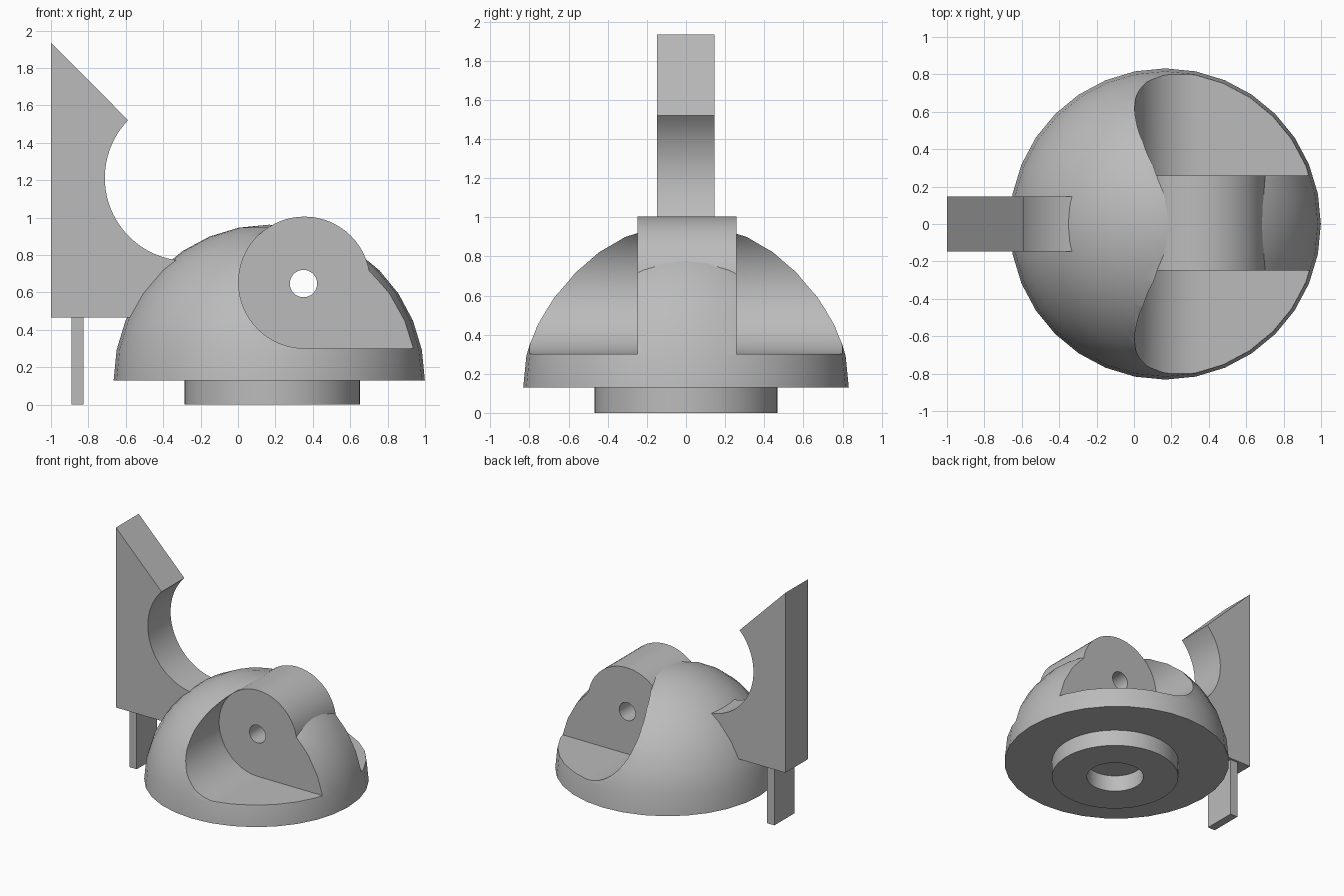
import bpy, bmesh
from math import cos, sin, pi, radians
from mathutils import Matrix, Vector

if "Cube" in bpy.data.objects:
    bpy.data.objects.remove(bpy.data.objects["Cube"])

grey = bpy.data.materials.new("plain grey")
grey.use_nodes = True
COLOUR = (0.5, 0.5, 0.5, 1)
grey.diffuse_color = COLOUR
grey.node_tree.nodes["Principled BSDF"].inputs["Base Color"].default_value = COLOUR


def finish(name, bm):
    bmesh.ops.recalc_face_normals(bm, faces=bm.faces)
    mesh = bpy.data.meshes.new(name)
    bm.to_mesh(mesh)
    bm.free()
    mesh.materials.append(grey)
    ob = bpy.data.objects.new(name, mesh)
    bpy.context.collection.objects.link(ob)
    return ob


def extrude_xz(name, outline, y0, y1):
    """Solid from an outline in the XZ plane, running from y0 to y1."""
    bm = bmesh.new()
    face = bm.faces.new([bm.verts.new((x, y0, z)) for x, z in outline])
    new = bmesh.ops.extrude_face_region(bm, geom=[face])["geom"]
    bmesh.ops.translate(bm, vec=(0, y1 - y0, 0),
                        verts=[v for v in new if isinstance(v, bmesh.types.BMVert)])
    return finish(name, bm)


def arc(cx, cz, r, a0, a1, n):
    steps = [radians(a0 + (a1 - a0) * i / n) for i in range(n + 1)]
    return [(cx + r * cos(a), cz + r * sin(a)) for a in steps]


def cut(ob, cutter):
    mod = ob.modifiers.new("cut", 'BOOLEAN')
    mod.operation = 'DIFFERENCE'
    mod.solver = 'EXACT'
    mod.object = cutter
    bpy.context.view_layer.objects.active = ob
    bpy.ops.object.modifier_apply(modifier=mod.name)


DOME_X, DOME_R, DOME_Z = 0.167, 0.832, 0.13
HUB_X, HUB_Z, HUB_R = 0.355, 0.653, 0.352
HUB_BACK, HUB_FRONT = 0.258, -0.248

# Half-sphere dome with a flat underside
bm = bmesh.new()
bmesh.ops.create_uvsphere(bm, u_segments=32, v_segments=16, radius=DOME_R)
bmesh.ops.delete(bm, geom=[v for v in bm.verts if v.co.z < -0.01], context='VERTS')
bmesh.ops.contextual_create(bm, geom=[e for e in bm.edges if e.is_boundary])
bmesh.ops.translate(bm, vec=(DOME_X, 0, DOME_Z), verts=bm.verts)
dome = finish("dome", bm)

# Round hub across the middle of the dome
hub = extrude_xz("hub", arc(HUB_X, HUB_Z, HUB_R, 0, 360, 64)[:-1], HUB_FRONT, HUB_BACK)

# Side pockets: round at the left, flat floor running out to the right
pocket = arc(HUB_X, HUB_Z, HUB_R, 90, 270, 32)
pocket += [(1.3, HUB_Z - HUB_R), (1.3, HUB_Z + HUB_R)]
helpers = [extrude_xz("front_pocket_cutter", pocket, -1, HUB_FRONT),
           extrude_xz("back_pocket_cutter", pocket, HUB_BACK, 1)]
for c in helpers:
    cut(dome, c)

# Pin hole through hub and dome
pin = extrude_xz("pin_hole_cutter", arc(0.35, 0.647, 0.073, 0, 360, 32)[:-1], -1, 1)
helpers.append(pin)
cut(dome, pin)
cut(hub, pin)
for c in helpers:
    bpy.data.objects.remove(c)

# Ring-shaped base collar
bm = bmesh.new()
ring = [bm.verts.new(p) for p in ((0.21, 0, 0), (0.468, 0, 0),
                                  (0.468, 0, DOME_Z), (0.21, 0, DOME_Z))]
edges = [bm.edges.new((ring[i], ring[(i + 1) % 4])) for i in range(4)]
bmesh.ops.spin(bm, geom=ring + edges, cent=(0, 0, 0), axis=(0, 0, 1),
               angle=2 * pi, steps=64, use_merge=True)
bmesh.ops.remove_doubles(bm, verts=bm.verts, dist=0.0001)
bmesh.ops.translate(bm, vec=(0.183, 0, 0), verts=bm.verts)
collar = finish("base_collar", bm)

# Upright arm with a slanted top and a hollow curved edge
outline = [(-1, 0.465), (-1, 1.935)]
outline += arc(-0.268, 1.212, 0.444, 136, 268, 32) + [(-0.284, 0.465)]
arm = extrude_xz("arm", outline, -0.148, 0.146)

# Flat peg under the arm
peg = extrude_xz("peg", [(-0.89, 0), (-0.825, 0), (-0.825, 0.47), (-0.89, 0.47)],
                 -0.13, 0.13)

# Smooth curved faces, keep corners sharp
for ob in (dome, hub, collar, arm, peg):
    bpy.ops.object.select_all(action='DESELECT')
    ob.select_set(True)
    bpy.context.view_layer.objects.active = ob
    bpy.ops.object.shade_smooth_by_angle(angle=radians(30))
